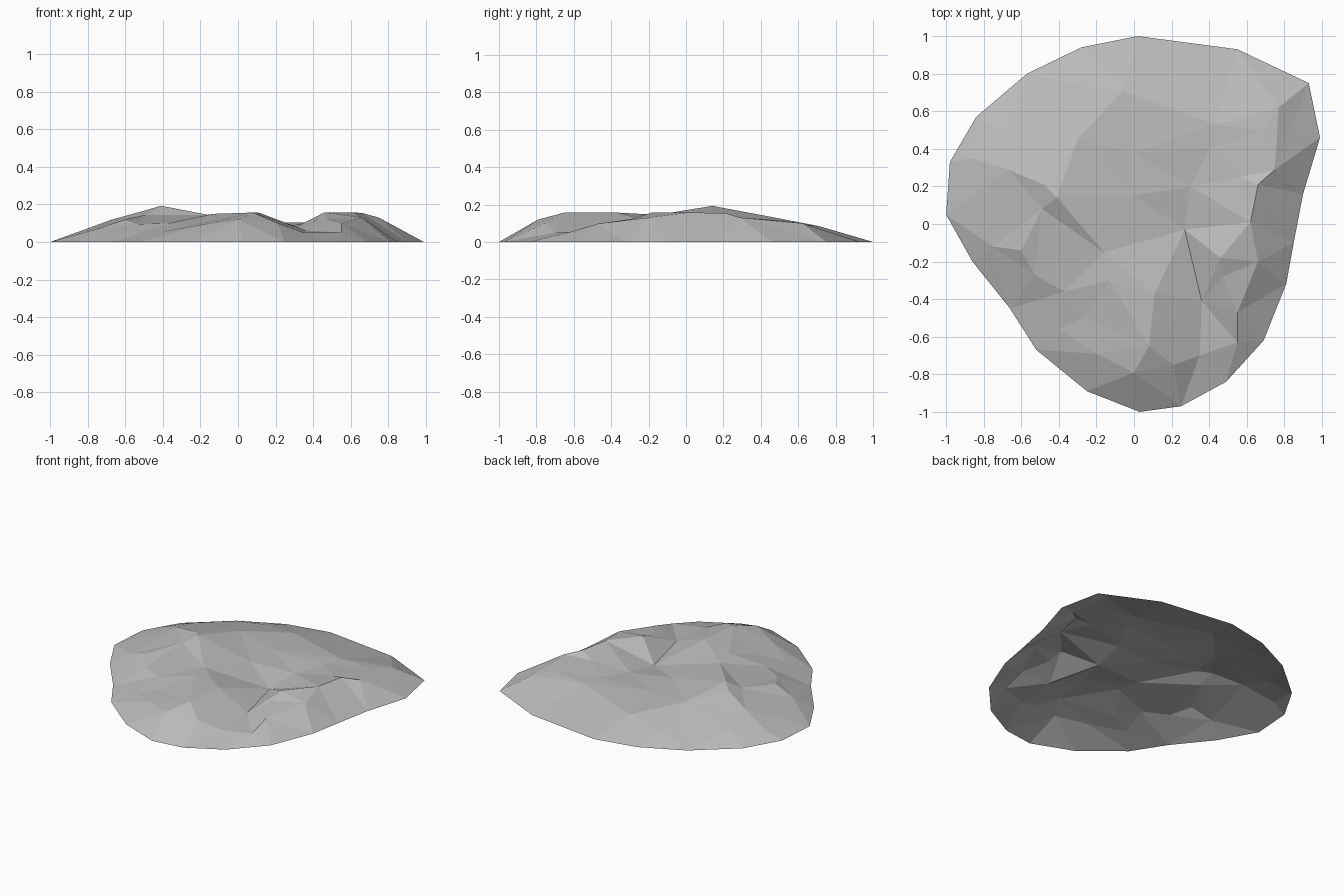
import bpy
from mathutils import Vector
from mathutils.geometry import delaunay_2d_cdt

cube = bpy.data.objects.get("Cube")
if cube:
    bpy.data.objects.remove(cube, do_unlink=True)

# Stone colour
stone = bpy.data.materials.new("grey stone")
stone.use_nodes = True
grey = (0.5, 0.5, 0.5, 1)
stone.diffuse_color = grey
shader = next(n for n in stone.node_tree.nodes if n.type == "BSDF_PRINCIPLED")
shader.inputs["Base Color"].default_value = grey
shader.inputs["Roughness"].default_value = 0.9

points, edges = [], []


def add_path(path):
    """Add a line of survey points whose segments are kept as mesh edges."""
    start = len(points)
    points.extend(Vector(p) for p in path)
    edges.extend((i, i + 1) for i in range(start, len(points) - 1))


def add_spots(spots):
    """Add loose survey points that the triangulation connects freely."""
    points.extend(Vector(p) for p in spots)


# Ground outline, counter-clockwise
outline = [
    (.02, 1), (-.28, .94), (-.57, .8), (-.84, .57), (-.98, .33), (-1, .05),
    (-.86, -.2), (-.66, -.45), (-.52, -.67), (-.25, -.89), (.03, -1),
    (.25, -.97), (.49, -.84), (.69, -.62), (.81, -.32), (.85, -.1),
    (.9, .16), (.99, .46), (.93, .75), (.55, .93),
]
add_spots((x, y, 0) for x, y in outline)
rim = list(range(len(outline)))

# Main ridge: from the right shoulder over the summit to the front knoll
add_path([
    (-.87, .35, .045), (-.67, .29, .12), (-.48, .21, .172), (-.41, .14, .193),
    (-.16, -.15, .145), (-.13, -.3, .15), (.11, -.37, .157),
    (.08, -.65, .157), (0, -.79, .12),
])

# Back spur running from the summit shoulder down to the back
add_path([(-.48, .21, .172), (-.3, .45, .135), (-.06, .71, .085)])

# Gully from the central hollow out between the knoll and the left ridge
add_path([
    (0, .38, .105), (0, .15, .11), (.27, -.03, .06), (.36, -.41, .062),
    (.35, -.7, .05),
])

# Left ridge running to the back corner
add_path([
    (.55, -.63, .05), (.55, -.47, .098), (.47, -.28, .125), (.46, -.18, .158),
    (.62, .01, .157), (.66, .21, .155), (.75, .29, .13), (.77, .62, .1),
])

# Right slope, below the summit
add_spots([
    (-.49, .08, .145), (-.6, -.14, .12), (-.75, -.12, .07),
    (-.53, -.27, .095), (-.37, -.36, .1), (-.27, -.5, .09), (-.4, -.56, .055),
    (-.2, -.69, .09),
])

# Back slope and the near side of the left ridge
add_spots([
    (-.7, .5, .065), (-.32, .75, .06), (.4, .4, .105), (.56, .25, .125),
    (.43, .53, .105), (.68, .5, .115), (.3, .2, .09),
])

# Left flank and front foot
add_spots([(.83, .5, .075), (.66, -.2, .13), (.21, -.75, .1)])

# Triangulate the plan, then lift each point to its height
plan = [p.to_2d() for p in points]
flat, _, tris, origins, _, _ = delaunay_2d_cdt(plan, edges, [rim], 1, 1e-5)
verts = []
for co, source in zip(flat, origins):
    if source:
        verts.append(points[source[0]])
    else:
        nearest = min(points, key=lambda p: (p.to_2d() - co).length)
        verts.append(Vector((co.x, co.y, nearest.z)))

mesh = bpy.data.meshes.new("rock_mound")
mesh.from_pydata([tuple(v) for v in verts], [], [tuple(t) for t in tris])
mesh.materials.append(stone)
mesh.update()
# Make every facet face upward
if sum(p.normal.z for p in mesh.polygons) < 0:
    mesh.flip_normals()
mound = bpy.data.objects.new("rock_mound", mesh)
bpy.context.collection.objects.link(mound)
